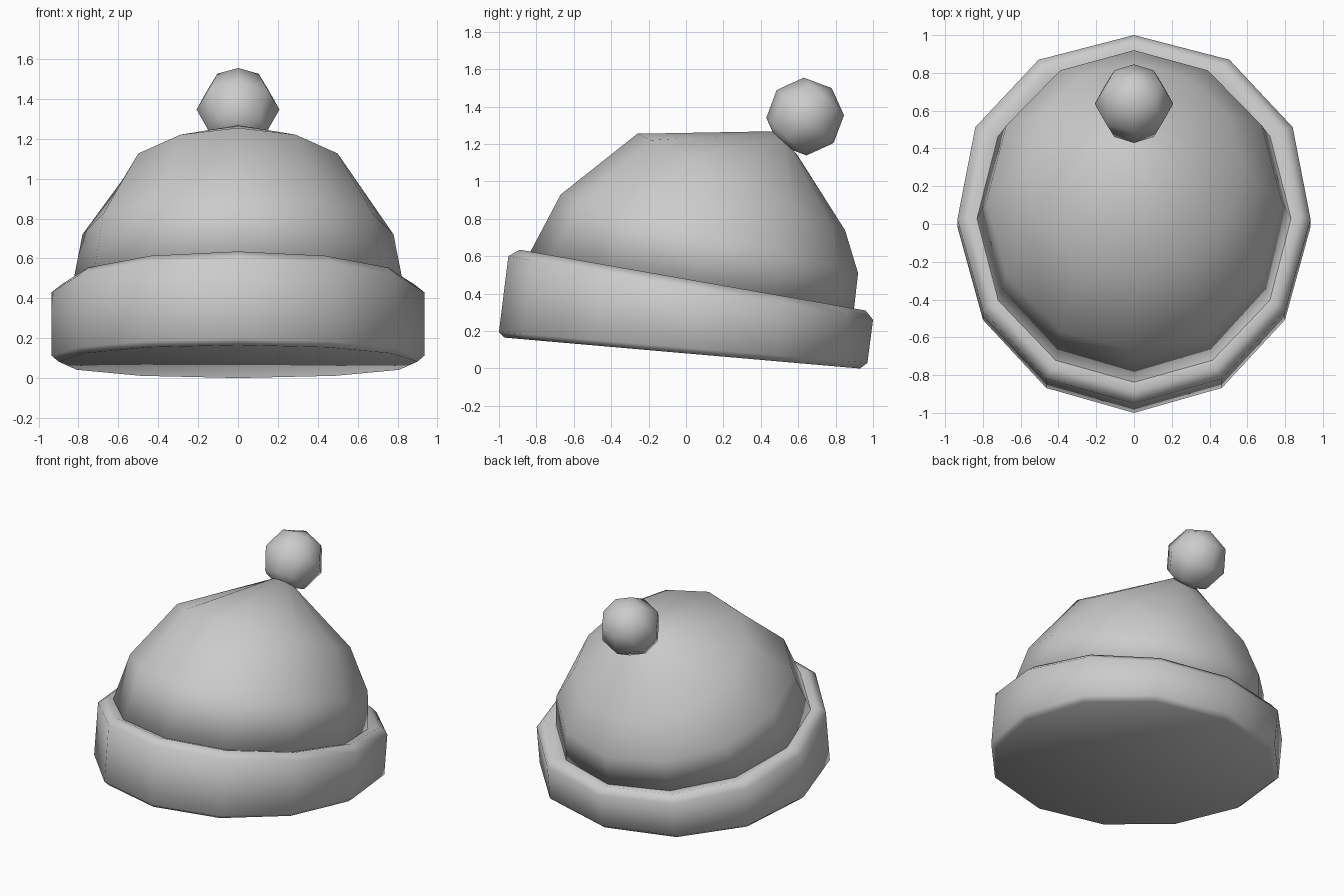
import bpy, bmesh
from math import sin, cos, pi, radians
from mathutils import Matrix

SIDES = 12

cube = bpy.data.objects.get("Cube")
if cube:
    bpy.data.objects.remove(cube, do_unlink=True)

wool = bpy.data.materials.new("grey wool")
wool.use_nodes = True
GREY = (0.6, 0.6, 0.6, 1)
wool.diffuse_color = GREY
wool.node_tree.nodes["Principled BSDF"].inputs["Base Color"].default_value = GREY


def finish(name, bm):
    """Turn a bmesh into a smooth shaded object."""
    bmesh.ops.recalc_face_normals(bm, faces=bm.faces)
    for face in bm.faces:
        face.smooth = True
    mesh = bpy.data.meshes.new(name)
    bm.to_mesh(mesh)
    bm.free()
    mesh.materials.append(wool)
    obj = bpy.data.objects.new(name, mesh)
    bpy.context.collection.objects.link(obj)
    return obj


def loft(name, rings, flare=0.0):
    """Bridge tilted rings: (front y, front z, back y, back z, half width)."""
    bm = bmesh.new()
    loops = []
    for fy, fz, by, bz, half in rings:
        loop = []
        for i in range(SIDES):
            a = 2 * pi * i / SIDES
            t = (1 + cos(a)) / 2          # 1 at the back, 0 at the front
            x = half * sin(a) * (1 + flare * cos(a) * (1 + cos(a)))
            loop.append(bm.verts.new((x, fy + (by - fy) * t, fz + (bz - fz) * t)))
        loops.append(loop)
    for low, high in zip(loops, loops[1:]):
        for i in range(SIDES):
            j = (i + 1) % SIDES
            bm.faces.new((low[i], low[j], high[j], high[i]))
    bm.faces.new(loops[0])
    bm.faces.new(loops[-1])
    return finish(name, bm)


# Folded brim, tilted up at the front
loft("brim", [
    (-0.97, 0.165, 0.93, 0.0, 0.90),
    (-1.0, 0.195, 0.97, 0.03, 0.935),
    (-0.95, 0.60, 1.0, 0.26, 0.935),
    (-0.89, 0.635, 0.96, 0.31, 0.88),
    (-0.83, 0.61, 0.89, 0.30, 0.82),
], flare=0.05)

# Crown leaning back to a narrow tip
loft("crown", [
    (-0.85, 0.59, 0.895, 0.29, 0.835),
    (-0.67, 0.93, 0.92, 0.51, 0.78),
    (-0.26, 1.255, 0.85, 0.74, 0.577),
    (0.46, 1.268, 0.59, 1.15, 0.09),
])

# Bobble on the tip
bm = bmesh.new()
bmesh.ops.create_uvsphere(
    bm, u_segments=8, v_segments=4, radius=0.208,
    matrix=Matrix.Translation((0, 0.637, 1.347)) @ Matrix.Rotation(radians(-43), 4, "X"))
finish("bobble", bm)
